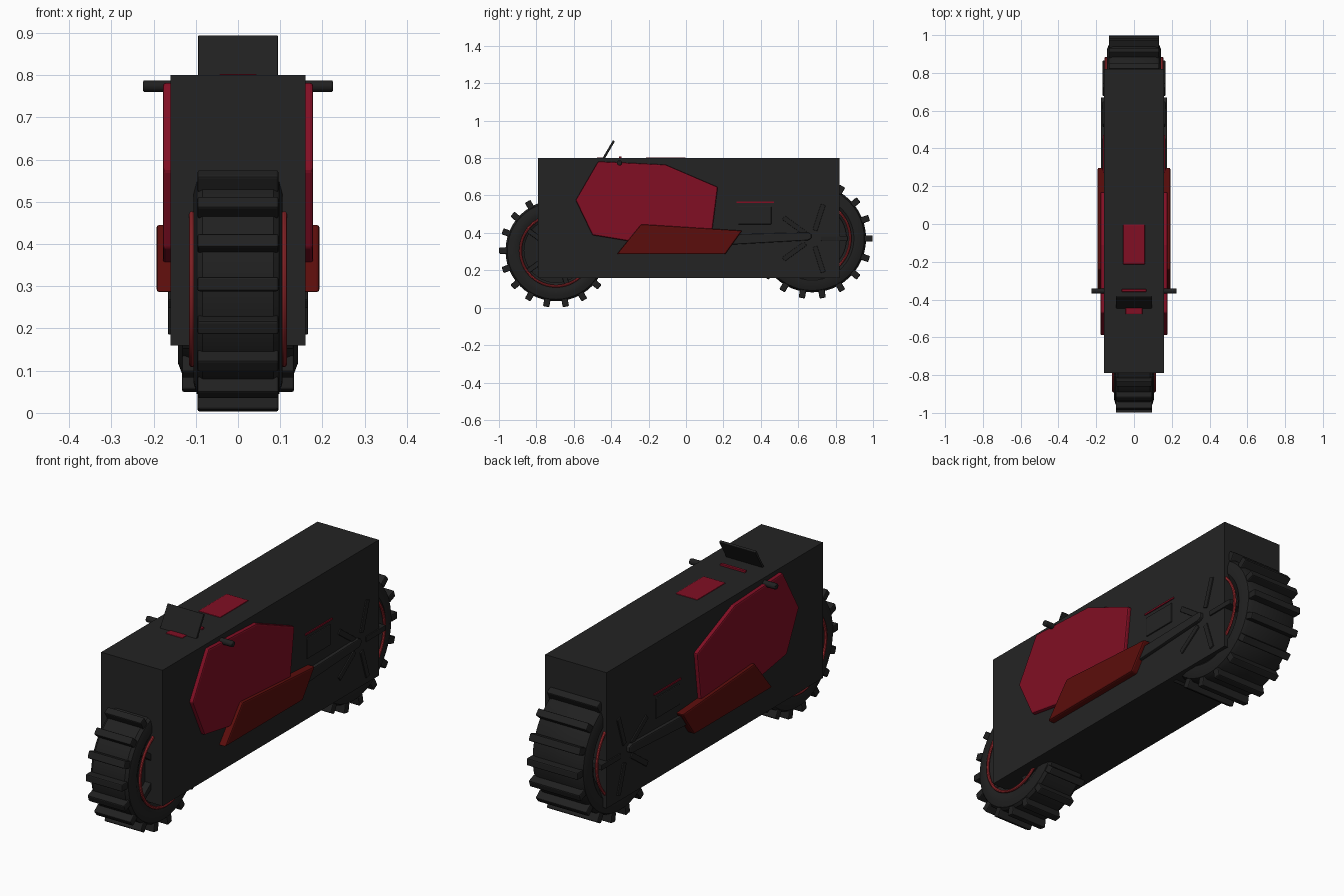
import bpy, bmesh, math
from mathutils import Matrix, Vector

if "Cube" in bpy.data.objects:
    bpy.data.objects.remove(bpy.data.objects["Cube"])


def material(name, rgb):
    m = bpy.data.materials.new(name)
    m.diffuse_color = (*rgb, 1)
    m.use_nodes = True
    m.node_tree.nodes["Principled BSDF"].inputs["Base Color"].default_value = m.diffuse_color
    return m


BODY = material("charcoal body", (0.0175, 0.0175, 0.0175))
RUBBER = material("black rubber", (0.0145, 0.0145, 0.0145))
CRIMSON = material("crimson panel", (0.22, 0.0045, 0.017))
MAROON = material("maroon panel", (0.105, 0.004, 0.0035))
RING = material("bright red rim", (0.36, 0.025, 0.03))


def finish(name, bm, mat, bevel=0.0, smooth=False):
    bmesh.ops.recalc_face_normals(bm, faces=bm.faces)
    me = bpy.data.meshes.new(name)
    bm.to_mesh(me)
    bm.free()
    ob = bpy.data.objects.new(name, me)
    bpy.context.collection.objects.link(ob)
    me.materials.append(mat)
    if bevel:
        mod = ob.modifiers.new("bevel", 'BEVEL')
        mod.width = bevel
        mod.segments = 2
    if smooth:
        bpy.ops.object.select_all(action='DESELECT')
        ob.select_set(True)
        bpy.context.view_layer.objects.active = ob
        bpy.ops.object.shade_smooth_by_angle(angle=math.radians(35))
    return ob


def add_box(bm, centre, size, rot=Matrix.Identity(4)):
    bmesh.ops.create_cube(bm, size=1, matrix=Matrix.Translation(centre) @ rot @ Matrix.Diagonal((*size, 1)))


def box(name, centre, size, mat, bevel=0.0, tilt=0.0):
    bm = bmesh.new()
    add_box(bm, centre, size, Matrix.Rotation(tilt, 4, 'X'))
    return finish(name, bm, mat, bevel)


def side_plate(name, outline, x0, x1, mat, bevel):
    """Extrude a (y, z) outline from x0 to x1 on both sides."""
    for side, s in (("right", 1), ("left", -1)):
        bm = bmesh.new()
        f = bm.faces.new([bm.verts.new((s * x0, y, z)) for y, z in outline])
        new = bmesh.ops.extrude_face_region(bm, geom=[f])["geom"]
        for v in new:
            if isinstance(v, bmesh.types.BMVert):
                v.co.x = s * x1
        finish(f"{side}_{name}", bm, mat, bevel)


def lathe(name, profile, cy, cz, mat, n=48):
    """Spin a closed (x, radius) profile about the axle."""
    bm = bmesh.new()
    rings = []
    for i in range(n):
        a = 2 * math.pi * i / n
        rings.append([bm.verts.new((x, cy + r * math.cos(a), cz + r * math.sin(a))) for x, r in profile])
    k = len(profile)
    for i in range(n):
        p, q = rings[i], rings[(i + 1) % n]
        for j in range(k):
            bm.faces.new((p[j], p[(j + 1) % k], q[(j + 1) % k], q[j]))
    return finish(name, bm, mat, smooth=True)


def wheel(name, cy, cz, radius, knob_r, half, knob_half, ring_r, ring_x, spoke_x):
    # tyre carcass with chamfered shoulders
    right = [(half * 0.8, ring_r - 0.02), (half, ring_r + 0.02), (half, radius - 0.035),
             (half * 0.93, radius - 0.01), (half * 0.8, radius)]
    lathe(name + "_tyre", right + [(-x, r) for x, r in reversed(right)], cy, cz, RUBBER)
    # tread bars
    bm = bmesh.new()
    for i in range(18):
        rot = Matrix.Rotation(2 * math.pi * i / 18, 4, 'X')
        r = (radius + knob_r) / 2 - 0.005
        add_box(bm, Vector((0, cy, cz)) + rot @ Vector((0, r, 0)),
                (2 * knob_half, knob_r - radius + 0.01, 0.034), rot)
    finish(name + "_tread", bm, RUBBER, 0.005)
    # inner disc and spokes
    bm = bmesh.new()
    bmesh.ops.create_cone(bm, cap_ends=True, segments=40, radius1=ring_r, radius2=ring_r, depth=half * 1.3,
                          matrix=Matrix.Translation((0, cy, cz)) @ Matrix.Rotation(math.pi / 2, 4, 'Y'))
    finish(name + "_disc", bm, RUBBER, smooth=True)
    bm = bmesh.new()
    for i in range(5):
        rot = Matrix.Rotation(2 * math.pi * i / 5, 4, 'X')
        add_box(bm, Vector((0, cy, cz)) + rot @ Vector((0, 0.118, 0)), (2 * spoke_x, 0.145, 0.026), rot)
    finish(name + "_spokes", bm, RUBBER, 0.003)
    # coloured rim rings
    for side, s in (("right", 1), ("left", -1)):
        tube = [(s * ring_x + 0.007 * math.cos(t * math.pi / 4), ring_r + 0.007 * math.sin(t * math.pi / 4))
                for t in range(8)]
        lathe(f"{name}_{side}_rim", tube, cy, cz, RING)


# Main body block
box("body_block", (0, 0.015, 0.48), (0.32, 1.61, 0.64), BODY)

# Wheels
wheel("front_wheel", -0.695, 0.305, 0.27, 0.304, 0.105, 0.096, 0.19, 0.109, 0.10)
wheel("rear_wheel", 0.675, 0.37, 0.288, 0.323, 0.142, 0.133, 0.203, 0.149, 0.166)

# Side fairings and lower panels
side_plate("fairing", [(-0.59, 0.575), (-0.47, 0.782), (-0.11, 0.765), (0.17, 0.645),
                       (0.14, 0.41), (-0.30, 0.355), (-0.50, 0.388)], 0.14, 0.178, CRIMSON, 0.007)
side_plate("lower_panel", [(-0.37, 0.286), (-0.24, 0.446), (0.30, 0.412), (0.21, 0.286)],
           0.14, 0.193, MAROON, 0.007)

# Swingarms, side covers and stripes
side_plate("swingarm", [(0.2, 0.335), (0.2, 0.392), (0.65, 0.402), (0.67, 0.395),
                        (0.67, 0.37), (0.65, 0.36)], 0.13, 0.176, BODY, 0.005)
side_plate("side_cover", [(0.28, 0.445), (0.28, 0.542), (0.456, 0.542), (0.456, 0.445)],
           0.13, 0.166, BODY, 0.004)
side_plate("tail_stripe", [(0.27, 0.559), (0.27, 0.567), (0.47, 0.567), (0.47, 0.559)],
           0.13, 0.165, CRIMSON, 0.0)

# Handlebar
bm = bmesh.new()
bmesh.ops.create_cone(bm, cap_ends=True, segments=16, radius1=0.014, radius2=0.014, depth=0.45,
                      matrix=Matrix.Translation((0, -0.355, 0.774)) @ Matrix.Rotation(math.pi / 2, 4, 'Y'))
finish("handlebar", bm, RUBBER, 0.004, smooth=True)

# Windscreen
box("windscreen", (0, -0.416, 0.84), (0.19, 0.012, 0.122), RUBBER, 0.003, tilt=-0.53)

# Top plates: tank cover, lamp and dash stripe
box("tank_cover", (0, -0.108, 0.798), (0.116, 0.212, 0.012), CRIMSON, 0.005)
box("lamp", (0, -0.455, 0.797), (0.088, 0.045, 0.012), CRIMSON, 0.003)
box("dash_stripe", (0, -0.352, 0.802), (0.13, 0.014, 0.014), CRIMSON, 0.002)
